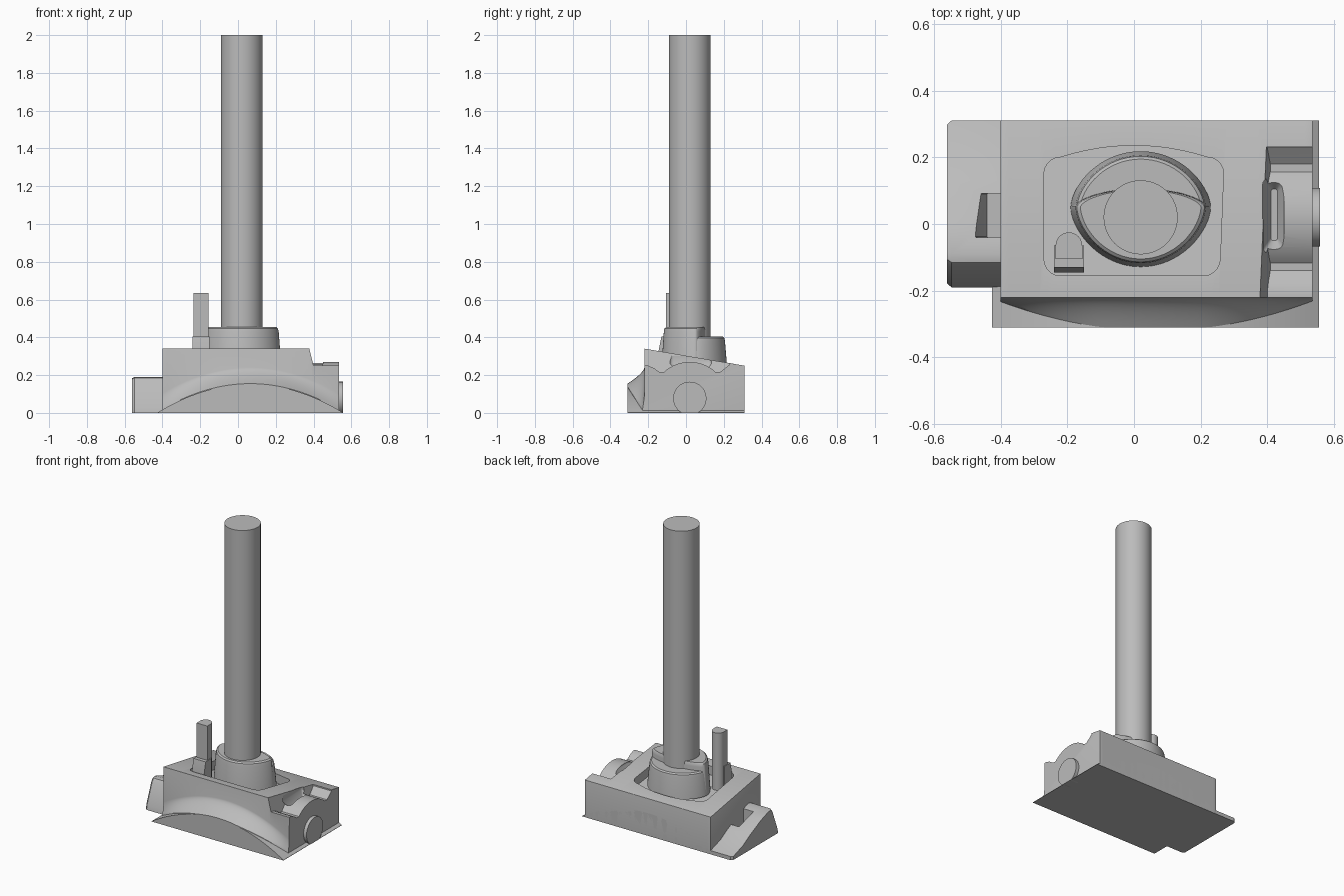
import bpy, bmesh, math

cube = bpy.data.objects.get("Cube")
if cube:
    bpy.data.objects.remove(cube, do_unlink=True)

grey = bpy.data.materials.new("plain grey")
grey.use_nodes = True
GREY = (0.5, 0.5, 0.5, 1)
grey.diffuse_color = GREY
grey.node_tree.nodes["Principled BSDF"].inputs["Base Color"].default_value = GREY


def loft(name, rings, bevel_rule=None, width=0.015):
    """Skin a list of equal-length rings and cap both ends."""
    bm = bmesh.new()
    rows = [[bm.verts.new(p) for p in ring] for ring in rings]
    n = len(rows[0])
    for a, b in zip(rows, rows[1:]):
        for i in range(n):
            j = (i + 1) % n
            bm.faces.new((a[i], a[j], b[j], b[i]))
    bm.faces.new(rows[0])
    bm.faces.new(rows[-1])
    bmesh.ops.recalc_face_normals(bm, faces=bm.faces[:])
    if bevel_rule:
        edges = [e for e in bm.edges if e.calc_face_angle(0) > 0.5 and bevel_rule(e)]
        bmesh.ops.bevel(bm, geom=edges, offset=width, segments=3, profile=0.5,
                        affect='EDGES', clamp_overlap=True)
    mesh = bpy.data.meshes.new(name)
    bm.to_mesh(mesh)
    bm.free()
    mesh.materials.append(grey)
    ob = bpy.data.objects.new(name, mesh)
    bpy.context.collection.objects.link(ob)
    return ob


def activate(ob):
    bpy.ops.object.select_all(action='DESELECT')
    ob.select_set(True)
    bpy.context.view_layer.objects.active = ob


def cut(ob, cutter):
    mod = ob.modifiers.new("cut", 'BOOLEAN')
    mod.operation = 'DIFFERENCE'
    mod.solver = 'EXACT'
    mod.object = cutter
    cutter.hide_render = True
    activate(ob)
    bpy.ops.object.modifier_apply(modifier=mod.name)
    bpy.data.objects.remove(cutter, do_unlink=True)


def along_x(profile, xs):
    return [[(x, y, z) for y, z in profile] for x in xs]


def flat_ring(points, z):
    return [(x, y, z) for x, y in points]


def rounded_rect(x0, x1, y0, y1, r, steps=4):
    pts = []
    corners = ((x1 - r, y1 - r), (x0 + r, y1 - r), (x0 + r, y0 + r), (x1 - r, y0 + r))
    for k, (cx, cy) in enumerate(corners):
        for s in range(steps + 1):
            a = math.pi / 2 * (k + s / steps)
            pts.append((cx + r * math.cos(a), cy + r * math.sin(a)))
    return pts


def top_z(y):
    """Height of the sloping top of the housing."""
    return 0.34 - 0.09 * (y + 0.22) / 0.53


def arch_z(x):
    return max(0.0, 0.15 * (1 - ((x - 0.065) / 0.49) ** 2))


# Arched base running the whole depth
arch_xs = [-0.425 + 0.98 * i / 40 for i in range(41)]
arch = [(x, arch_z(x) + 0.002) for x in arch_xs] + [(0.555, 0), (-0.425, 0)]
base = loft("arched_base", [[(x, y, z) for x, z in arch] for y in (-0.31, 0.31)])

# Housing with a front skirt that flares out along the arch
sections = []
for i in range(41):
    x = -0.40 + 0.935 * i / 40
    h = arch_z(x)
    reach = 0.003 + 0.087 * min(1, h / 0.135)
    prof = [(0.31, 0), (0.31, top_z(0.31)), (-0.22, 0.34)]
    for k in range(9):
        t = k / 8
        prof.append((-0.22 - reach * t ** 1.5, h + 0.005 + 0.085 * (1 - t)))
    prof.append((-0.22 - reach, 0))
    sections.append([(x, y, z) for y, z in prof])
housing = loft("housing", sections, lambda e: max(v.co.z for v in e.verts) > 0.24)

# Shallow pocket in the top, with a bowed rear edge
outline = []
for x, y in rounded_rect(-0.27, 0.27, -0.155, 0.2, 0.05, 5):
    outline.append((x * (1 - 0.05 * (0.2 - y) / 0.35 * (x > 0)), y))
rear = [(0.22 - 0.44 * i / 12) for i in range(1, 12)]
outline[6:6] = [(x, 0.2 + 0.035 * (1 - (x / 0.22) ** 2)) for x in rear]
pocket = loft("pocket_cutter", [[(x, y, top_z(y) - 0.06) for x, y in outline],
                                flat_ring(outline, 0.5)])
cut(housing, pocket)

# Step on the end that leaves a rounded barrel
wave = [(-0.3, 0.25), (-0.2, 0.25), (-0.17, 0.237), (-0.14, 0.216)]
for i in range(17):
    a = math.radians(133 - 86 * i / 16)
    wave.append((0.02 + 0.2 * math.cos(a), 0.07 + 0.2 * math.sin(a)))
wave += [(0.18, 0.216), (0.205, 0.235), (0.23, 0.255), (0.235, 0.5), (-0.3, 0.5)]
step = loft("step_cutter", [[(0.40 - (z - 0.25) * 0.25, y, z) for y, z in wave],
                            [(0.7, y, z) for y, z in wave]])
cut(housing, step)

# Finger groove across the barrel
groove = loft("groove_cutter", [
    flat_ring(rounded_rect(0.41, 0.43, -0.05, 0.105, 0.008), 0.215),
    flat_ring(rounded_rect(0.385, 0.45, -0.09, 0.14, 0.025), 0.262),
    flat_ring(rounded_rect(0.385, 0.45, -0.09, 0.14, 0.025), 0.3)])
cut(housing, groove)

# Round end disc
disc = []
for i in range(40):
    a = math.tau * i / 40
    disc.append((0.02 + 0.088 * math.cos(a), max(0, 0.077 + 0.088 * math.sin(a))))
end_disc = loft("end_disc", along_x(disc, (0.5, 0.557)))

# Wedge block on the other end, with a square pocket
wedge = [(-0.19, 0), (-0.185, 0.03), (-0.13, 0.165), (-0.115, 0.185), (-0.09, 0.19),
         (0.0, 0.16), (0.13, 0.10), (0.2, 0.06), (0.31, 0.025), (0.31, 0)]
tip = [(0.06 + (y - 0.06) * 0.95, z * 0.97) for y, z in wedge]
block = loft("wedge_block", along_x(wedge, (-0.38, -0.547)) + along_x(tip, (-0.56,)))
notch = loft("notch_cutter", [
    flat_ring(rounded_rect(-0.44, -0.3, -0.04, 0.092, 0.002, 1), 0.06),
    flat_ring(rounded_rect(-0.475, -0.3, -0.04, 0.092, 0.002, 1), 0.17),
    flat_ring(rounded_rect(-0.475, -0.3, -0.04, 0.092, 0.002, 1), 0.3)])
cut(block, notch)


# Collar under the column: low rear part and taller front part
def lens(scale, rear_depth):
    pts = []
    for i in range(64):
        a = math.tau * i / 64
        bulge = abs(math.sin(a)) ** 1.2
        y = rear_depth * bulge if a < math.pi else -0.18 * bulge
        pts.append((0.02 + 0.21 * scale * math.cos(a), 0.05 + y * scale))
    return pts


def collar(name, rear, top):
    steps = ((1, 0.24), (0.93, top - 0.025), (0.91, top - 0.008), (0.86, top))
    return loft(name, [flat_ring(lens(s, rear), z) for s, z in steps])


collar_rear = collar("collar_rear", 0.168, 0.405)
collar_front = collar("collar_front", 0.06, 0.455)

# Tall round column
circle = [(0.02 + 0.111 * math.cos(math.tau * i / 64),
           0.02 + 0.111 * math.sin(math.tau * i / 64)) for i in range(64)]
column = loft("column", [flat_ring(circle, z) for z in (0.3, 2.0)])

# Upright pin with a rounded rear, and its chamfered foot
pin_outline = [(-0.235, -0.105), (-0.155, -0.105)]
for i in range(13):
    a = math.pi * i / 12
    pin_outline.append((-0.195 + 0.04 * math.cos(a), -0.065 + 0.04 * math.sin(a)))
pin = loft("pin", [flat_ring(pin_outline, z) for z in (0.25, 0.635)])
foot_profile = [(-0.145, 0.25), (-0.145, 0.33), (-0.13, 0.405), (-0.065, 0.405), (-0.065, 0.25)]
foot = loft("pin_foot", along_x(foot_profile, (-0.24, -0.15)))

# Smooth shading with crisp edges
for ob in (base, housing, end_disc, block, collar_rear, collar_front, column, pin, foot):
    activate(ob)
    bpy.ops.object.shade_smooth_by_angle(angle=math.radians(32))
